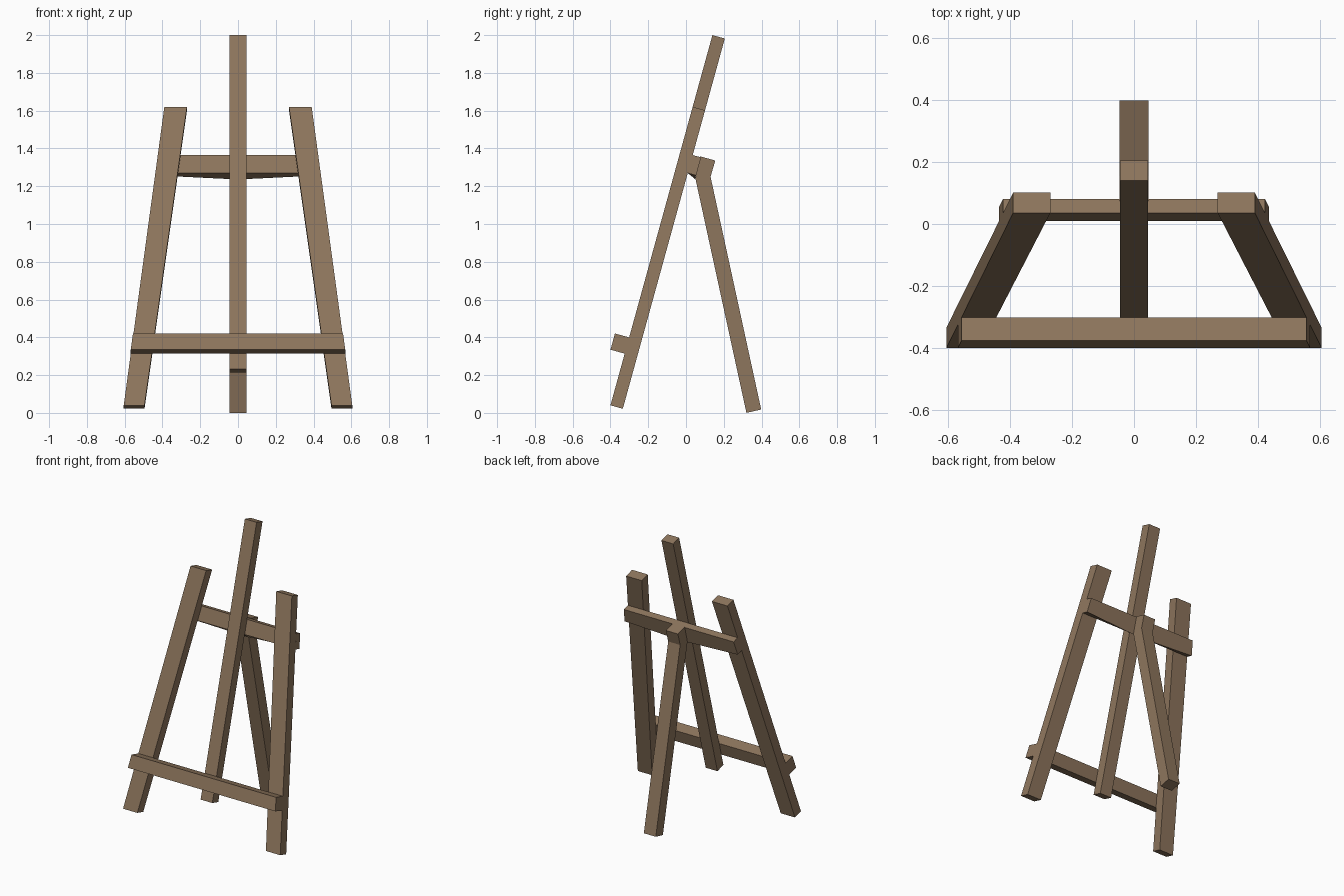
import bpy, bmesh, math
from mathutils import Vector

if "Cube" in bpy.data.objects:
    bpy.data.objects.remove(bpy.data.objects["Cube"])

wood = bpy.data.materials.new("wood")
wood.diffuse_color = (0.27, 0.18, 0.11, 1)
wood.use_nodes = True
wood.node_tree.nodes["Principled BSDF"].inputs["Base Color"].default_value = wood.diffuse_color

# Tilted frame of the easel: u runs up the slope, n runs through it to the back
TILT = math.radians(15.4)
S, C = math.sin(TILT), math.cos(TILT)
THICK = 0.068


def tilted(x, u, n):
    return Vector((x, -0.4 + u * S + n * C, 0.04 + u * C - n * S))


def loft(name, ring_a, ring_b):
    """Closed solid between two matching outlines."""
    bm = bmesh.new()
    a = [bm.verts.new(p) for p in ring_a]
    b = [bm.verts.new(p) for p in ring_b]
    bm.faces.new(a)
    bm.faces.new(b[::-1])
    for i in range(len(a)):
        j = (i + 1) % len(a)
        bm.faces.new((a[i], b[i], b[j], a[j]))
    bmesh.ops.recalc_face_normals(bm, faces=bm.faces)
    mesh = bpy.data.meshes.new(name)
    bm.to_mesh(mesh)
    bm.free()
    mesh.materials.append(wood)
    obj = bpy.data.objects.new(name, mesh)
    bpy.context.collection.objects.link(obj)
    return obj


def board(name, outline, n0, n1):
    """Board lying in the tilted plane; outline is (x, u)."""
    return loft(name, [tilted(x, u, n0) for x, u in outline],
                [tilted(x, u, n1) for x, u in outline])


def outer(u):
    """Outer edge of the splayed front legs."""
    return 0.605 - 0.131 * u


# Splayed front legs
LEG = 1.639
for side, label in ((-1, "left"), (1, "right")):
    board("front_leg_" + label,
          [(side * 0.605, 0), (side * 0.495, 0), (side * 0.27, LEG), (side * 0.39, LEG)],
          0, THICK)

# Central post
board("centre_post", [(-0.045, 0.2), (0.045, 0.2), (0.045, 2.033), (-0.045, 2.033)], 0, THICK)

# Front ledge, ends cut flush with the legs
lo, hi = 0.284, 0.373
board("canvas_ledge", [(-outer(lo), lo), (outer(lo), lo), (outer(hi), hi), (-outer(hi), hi)],
      -0.078, 0)

# Rear crossbar, its back lower edge dips towards the hinge
lo, hi, W = 1.294, 1.393, 0.046


def bar_ring(n, dip):
    pts = [(-outer(lo), lo), (-W, lo - dip), (W, lo - dip),
           (outer(lo), lo), (outer(hi), hi), (-outer(hi), hi)]
    return [tilted(x, u, n) for x, u in pts]


loft("rear_crossbar", bar_ring(THICK, 0), bar_ring(THICK + 0.046, 0.02))

# Rear leg with angled head
profile = [(0.075, 1.358), (0.155, 1.336), (0.13, 1.25), (0.398, 0.018), (0.32, 0), (0.05, 1.24)]
loft("rear_leg", [(-W, y, z) for y, z in profile], [(W, y, z) for y, z in profile])
